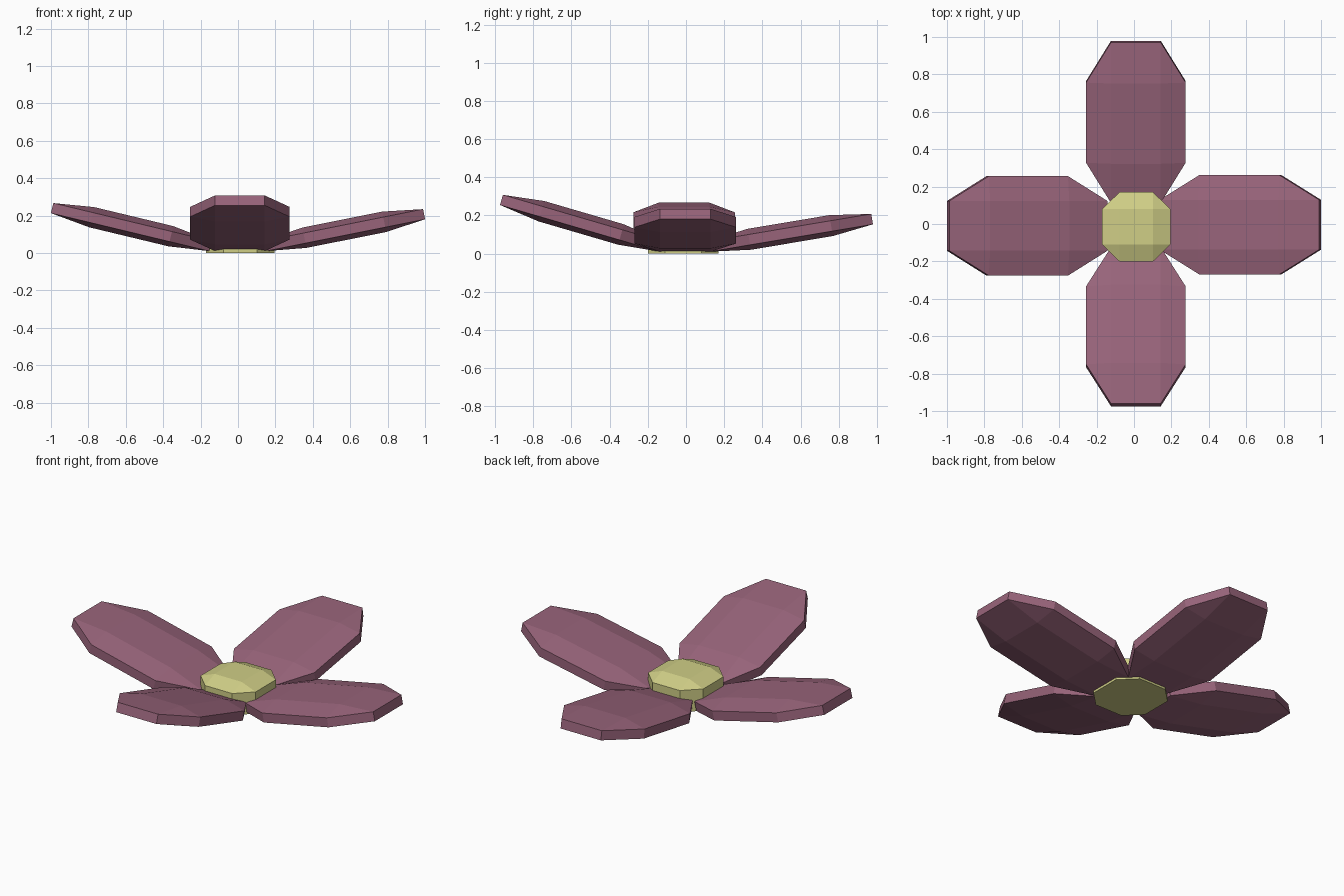
import bpy, bmesh
from math import radians
from mathutils import Matrix

if "Cube" in bpy.data.objects:
    bpy.data.objects.remove(bpy.data.objects["Cube"])


def material(name, rgb):
    m = bpy.data.materials.new(name)
    m.diffuse_color = (*rgb, 1)
    m.use_nodes = True
    m.node_tree.nodes["Principled BSDF"].inputs["Base Color"].default_value = m.diffuse_color
    return m


def pad(name, us, vs, low, high, dome_low, dome_high, matrix, mat):
    """Eight-sided slab: octagon rim, with an inner quad pushed out on each face."""
    bm = bmesh.new()

    def layer(z, dome):
        grid = {}
        for i, u in enumerate(us):
            for j, v in enumerate(vs):
                if i in (0, 3) and j in (0, 3):
                    continue  # the grid corners are cut off
                inner = i in (1, 2) and j in (1, 2)
                grid[i, j] = bm.verts.new((u, v, z + (dome if inner else 0)))
        for i in range(3):
            for j in range(3):
                ring = [(i, j), (i + 1, j), (i + 1, j + 1), (i, j + 1)]
                bm.faces.new([grid[k] for k in ring if k in grid])
        return grid

    bottom, top = layer(low, dome_low), layer(high, dome_high)
    rim = [(1, 0), (2, 0), (3, 1), (3, 2), (2, 3), (1, 3), (0, 2), (0, 1)]
    for a, b in zip(rim, rim[1:] + rim[:1]):
        bm.faces.new((bottom[a], bottom[b], top[b], top[a]))
    bm.transform(matrix)
    bmesh.ops.recalc_face_normals(bm, faces=bm.faces)
    mesh = bpy.data.meshes.new(name)
    bm.to_mesh(mesh)
    bm.free()
    mesh.materials.append(mat)
    obj = bpy.data.objects.new(name, mesh)
    bpy.context.collection.objects.link(obj)
    return obj


pink = material("petal_pink", (0.314, 0.127, 0.195))
yellow = material("centre_yellow", (0.63, 0.62, 0.24))

# Petals: heading, upward tilt, root distance, sideways shift
petals = {
    "right_petal": (0, 11.3, 0.142, -0.004),
    "back_petal": (90, 9.5, 0.117, -0.010),
    "left_petal": (180, 13.5, 0.148, 0.010),
    "front_petal": (270, 16.3, 0.132, 0.010),
}
for name, (heading, tilt, root, shift) in petals.items():
    place = (Matrix.Rotation(radians(heading), 4, 'Z')
             @ Matrix.Translation((root, shift, 0.037))
             @ Matrix.Rotation(radians(-tilt), 4, 'Y'))
    pad(name, (0, 0.2175, 0.6525, 0.87), (-0.266, -0.133, 0.133, 0.266),
        -0.0275, 0.0275, -0.026, 0.03, place, pink)

# Flower centre: flat base, gently domed top
pad("flower_centre", (-0.182, -0.09, 0.09, 0.182), (-0.185, -0.095, 0.095, 0.185),
    0.0, 0.13, 0.0, 0.035, Matrix.Translation((0.012, -0.015, 0)), yellow)
